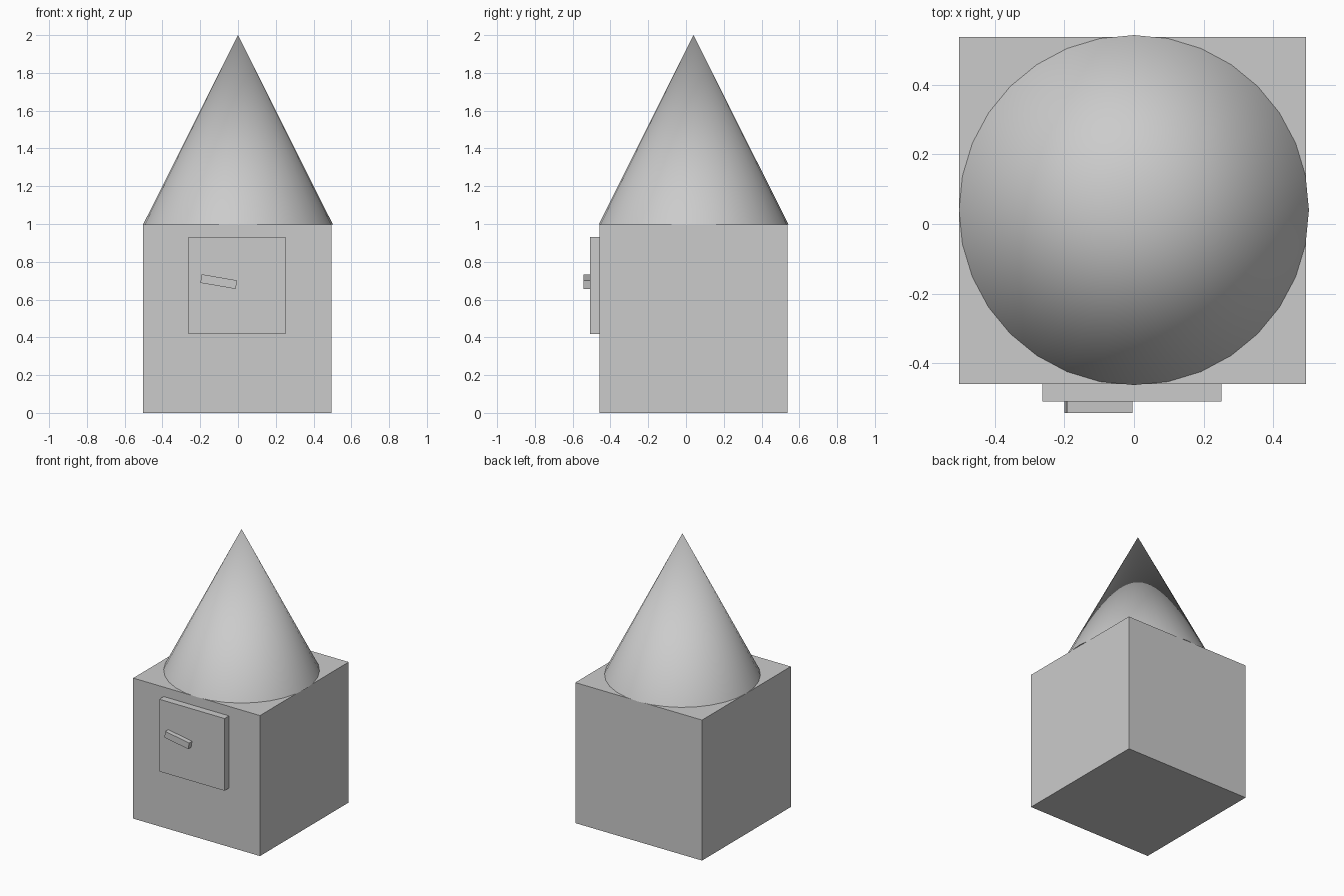
import bpy
import math

if "Cube" in bpy.data.objects:
    bpy.data.objects.remove(bpy.data.objects["Cube"])


def box(name, lo, hi, tilt=0.0):
    """Axis box between two corners, optionally tilted about the y axis."""
    centre = [(a + b) / 2 for a, b in zip(lo, hi)]
    bpy.ops.mesh.primitive_cube_add(size=1, location=centre)
    ob = bpy.context.object
    ob.name = name
    ob.scale = [b - a for a, b in zip(lo, hi)]
    ob.rotation_euler = (0, tilt, 0)
    bpy.ops.object.transform_apply(location=False, rotation=False, scale=True)
    return ob


# Cube body
box("body", (-0.502, -0.459, 0.0), (0.494, 0.537, 0.998))

# Pointed roof
bpy.ops.mesh.primitive_cone_add(vertices=32, radius1=0.502, radius2=0,
                                depth=1.002, location=(0, 0.04, 1.499))
bpy.context.object.name = "roof"
bpy.ops.object.shade_smooth_by_angle(angle=math.radians(40))

# Front hatch and its tilted handle
box("hatch", (-0.262, -0.509, 0.418), (0.251, -0.459, 0.931))
box("handle", (-0.197, -0.542, 0.672), (-0.007, -0.509, 0.718),
    tilt=math.radians(9.8))
